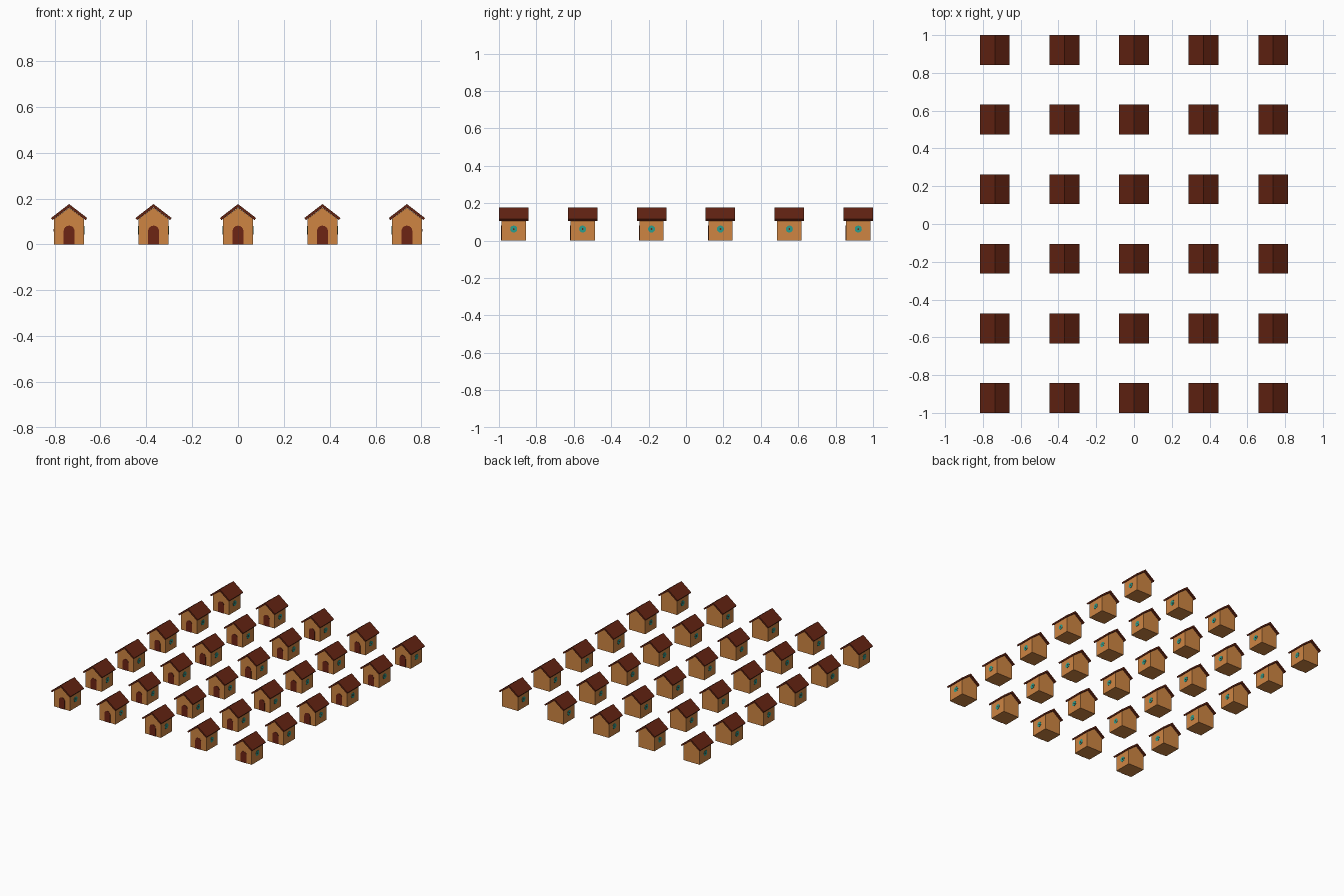
import bpy, math

if "Cube" in bpy.data.objects:
    bpy.data.objects.remove(bpy.data.objects["Cube"])


def material(name, rgb):
    m = bpy.data.materials.new(name)
    m.diffuse_color = (*rgb, 1)
    m.use_nodes = True
    m.node_tree.nodes["Principled BSDF"].inputs["Base Color"].default_value = m.diffuse_color
    return m


WALL = material("tan wall", (0.62, 0.235, 0.055))
ROOF = material("dark brown roof", (0.125, 0.017, 0.006))
DOOR = material("red brown door", (0.155, 0.018, 0.007))
TEAL = material("teal window", (0.024, 0.34, 0.27))


def prism(name, profile, depth, mat, axis="y"):
    """Extrude a 2D profile (u, z) symmetrically along y or x."""
    n, h = len(profile), depth / 2
    if axis == "y":
        verts = [(u, s, z) for s in (-h, h) for u, z in profile]
    else:
        verts = [(-s, u, z) for s in (-h, h) for u, z in profile]
    faces = [tuple(range(n)), tuple(reversed(range(n, 2 * n)))]
    faces += [(i, i + n, (i + 1) % n + n, (i + 1) % n) for i in range(n)]
    mesh = bpy.data.meshes.new(name)
    mesh.from_pydata(verts, [], faces)
    mesh.materials.append(mat)
    mesh.update()
    return mesh


W, WALL_TOP, APEX = 0.065, 0.111, 0.160

# Gabled body
body = prism("body", [(-W, 0), (W, 0), (W, WALL_TOP), (0, APEX), (-W, WALL_TOP)],
             2 * W, WALL)

# Two sloping roof boards in one chevron profile
roof = prism("roof", [(0, 0.176), (-0.079, 0.115), (-0.072, 0.106), (0, APEX + 0.001),
                      (0.072, 0.106), (0.079, 0.115)][::-1], 0.158, ROOF)

# Arched door plate
arch = [(0.024 * math.cos(a), 0.058 + 0.024 * math.sin(a))
        for a in [math.pi * i / 8 for i in range(9)]]
door = prism("door", [(-0.024, 0), (0.024, 0)] + arch, 0.004, DOOR)

# Round window plate with a small dark hub
def disc(r):
    return [(r * math.cos(math.tau * i / 12), 0.062 + r * math.sin(math.tau * i / 12))
            for i in range(12)]


window = prism("window", disc(0.019), 0.004, TEAL, "x")
hub = prism("window_hub", disc(0.005), 0.006, DOOR, "x")


def place(mesh, x, y):
    o = bpy.data.objects.new(mesh.name, mesh)
    o.location = (x, y, 0)
    bpy.context.collection.objects.link(o)


# Village grid: five columns, six rows
for col in range(5):
    for row in range(6):
        x, y = (col - 2) * 0.3684, (row - 2.5) * 0.3684
        place(body, x, y)
        place(roof, x, y)
        place(door, x, y - W)
        for side in (-1, 1):
            place(window, x + side * W, y)
            place(hub, x + side * W, y)
